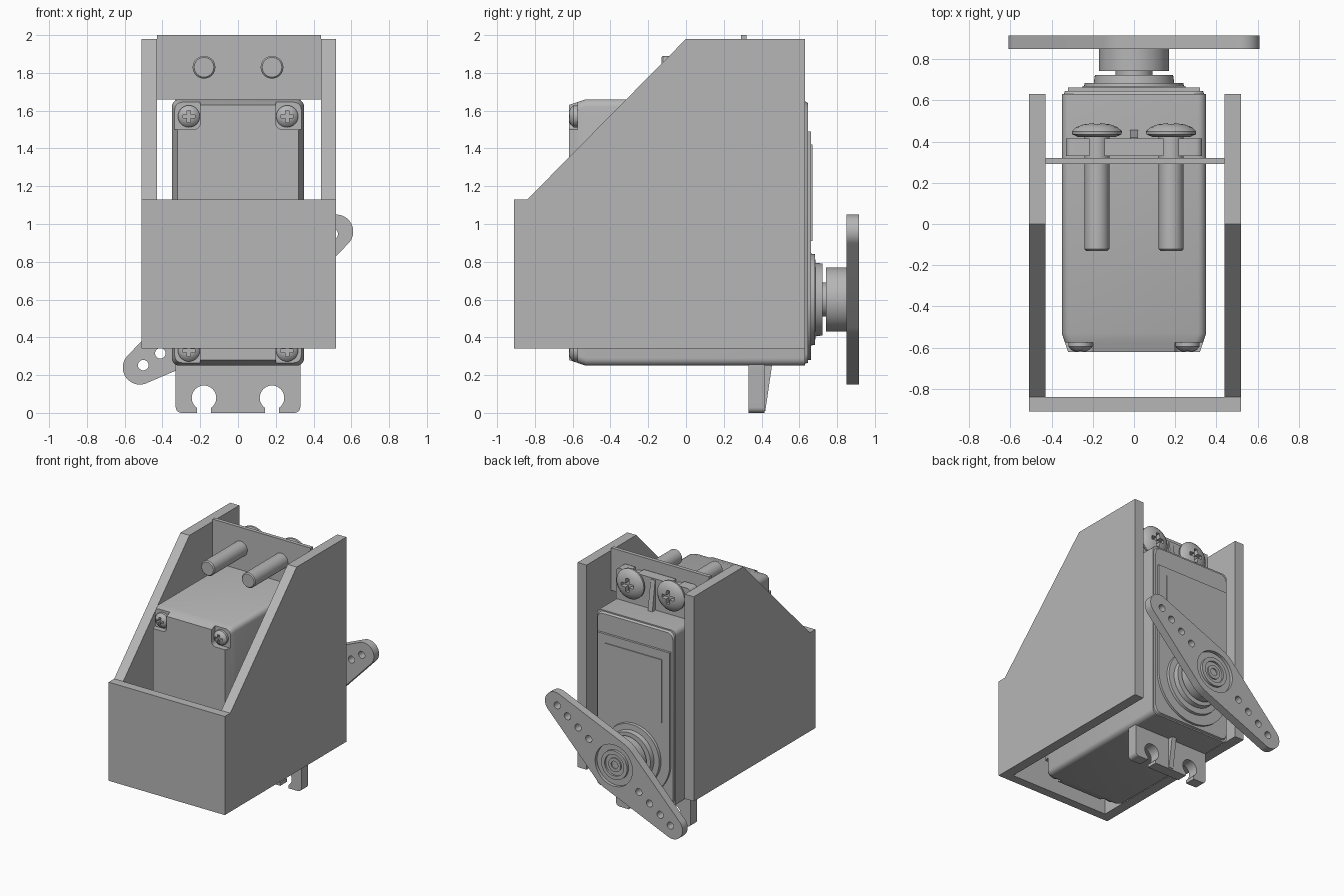
import bpy, bmesh
from math import sin, cos, pi, atan2, acos, hypot
from mathutils import Vector

old = bpy.data.objects.get("Cube")
if old:
    bpy.data.objects.remove(old, do_unlink=True)

GREY = (0.47, 0.47, 0.47, 1)
mat = bpy.data.materials.new("plain grey")
mat.use_nodes = True
mat.diffuse_color = GREY
mat.node_tree.nodes["Principled BSDF"].inputs["Base Color"].default_value = GREY


def loft(name, rings):
    """Skin matching rings of points and close both ends."""
    bm = bmesh.new()
    vs = [[bm.verts.new(p) for p in ring] for ring in rings]
    n = len(vs[0])
    for a, b in zip(vs, vs[1:]):
        for i in range(n):
            j = (i + 1) % n
            bm.faces.new((a[i], a[j], b[j], b[i]))
    bm.faces.new(vs[0])
    bm.faces.new(vs[-1])
    bmesh.ops.recalc_face_normals(bm, faces=bm.faces)
    mesh = bpy.data.meshes.new(name)
    bm.to_mesh(mesh)
    bm.free()
    mesh.materials.append(mat)
    obj = bpy.data.objects.new(name, mesh)
    bpy.context.collection.objects.link(obj)
    return obj


def prism(name, pts, y0, y1):
    return loft(name, [[(x, y, z) for x, z in pts] for y in (y0, y1)])


def prism_x(name, pts, x0, x1):
    return loft(name, [[(x, y, z) for y, z in pts] for x in (x0, x1)])


def box(name, x0, x1, y0, y1, z0, z1):
    return prism(name, [(x0, z0), (x1, z0), (x1, z1), (x0, z1)], y0, y1)


def arc(cx, cz, r, a0, a1, n):
    return [(cx + r * cos(a0 + (a1 - a0) * i / n), cz + r * sin(a0 + (a1 - a0) * i / n))
            for i in range(n + 1)]


def rounded(w, z0, z1, r):
    """Rounded rectangle of half width w."""
    pts = []
    corners = [(w - r, z1 - r), (r - w, z1 - r), (r - w, z0 + r), (w - r, z0 + r)]
    for k, (x, z) in enumerate(corners):
        pts += arc(x, z, r, k * pi / 2, (k + 1) * pi / 2, 5)
    return pts


def lathe(name, profile, cx, cz, n=40):
    """Turn (y, radius) pairs about a y-parallel axis."""
    return loft(name, [[(x, y, z) for x, z in arc(cx, cz, r, 0, 2 * pi, n)[:-1]]
                       for y, r in profile])


def cut(obj, cutters):
    for c in cutters:
        m = obj.modifiers.new("cut", "BOOLEAN")
        m.operation = "DIFFERENCE"
        m.solver = "EXACT"
        m.object = c
    dg = bpy.context.evaluated_depsgraph_get()
    obj.data = bpy.data.meshes.new_from_object(obj.evaluated_get(dg))
    obj.modifiers.clear()
    for c in cutters:
        bpy.data.objects.remove(c, do_unlink=True)
    return obj


def cross(cx, cz, y0, y1, length, width):
    """Cutters for a cross-shaped screwdriver recess."""
    return [box("slot", cx - a, cx + a, y0, y1, cz - b, cz + b)
            for a, b in ((length, width), (width, length))]


# Bracket: two sloped side walls, front plate, rear crossbar
wall = [(-0.91, 0.34), (0.63, 0.34), (0.63, 1.98), (0, 1.98), (-0.84, 1.13), (-0.91, 1.13)]
prism_x("left_wall", wall, 0.44, 0.52)
prism_x("right_wall", wall, -0.51, -0.43)
box("front_plate", -0.43, 0.44, -0.91, -0.84, 0.34, 1.13)
box("rear_crossbar", -0.43, 0.44, 0.29, 0.32, 1.66, 2.0)

# Motor case with tapered front and screw pockets
sections = [(-0.62, 0.32, 0.28, 1.63), (-0.53, 0.35, 0.25, 1.66), (0.63, 0.35, 0.25, 1.66)]
case = loft("motor_case", [[(x, y, z) for x, z in rounded(w, a, b, 0.04)]
                           for y, w, a, b in sections])
pockets = []
for sx in (-1, 1):
    for z0, z1 in ((0.2, 0.41), (1.5, 1.71)):
        x0, x1 = sorted((sx * 0.2, sx * 0.4))
        p = box("pocket", x0, x1, -0.7, -0.575, z0, z1)
        bm = bmesh.new()
        bm.from_mesh(p.data)
        edges = [e for e in bm.edges if abs(e.verts[0].co.y - e.verts[1].co.y) > 0.1]
        bmesh.ops.bevel(bm, geom=edges, offset=0.035, segments=4, profile=0.5, affect="EDGES")
        bm.to_mesh(p.data)
        bm.free()
        pockets.append(p)
cut(case, pockets)

# Small case screws
for sx, side in ((1, "left"), (-1, "right")):
    for z, level in ((0.33, "lower"), (1.57, "upper")):
        s = lathe(f"case_screw_{level}_{side}",
                  [(-0.57, 0.058), (-0.595, 0.058), (-0.61, 0.045), (-0.62, 0.025)],
                  sx * 0.26, z, 28)
        cut(s, cross(sx * 0.26, z, -0.7, -0.598, 0.032, 0.009))

# Rear lid, raised round-bottomed panel and label
AXIS = 0.6
loft("rear_lid", [[(x, y, z) for x, z in rounded(w, a, b, 0.05)]
                  for y, w, a, b in ((0.63, 0.34, 0.26, 1.65), (0.645, 0.335, 0.265, 1.64))])
panel = arc(0, AXIS, 0.32, pi, 2 * pi, 32) + [(0.32, 1.49), (-0.32, 1.49)]
prism("rear_panel", panel, 0.64, 0.663)
box("rear_label", -0.25, 0.25, 0.66, 0.67, 0.91, 1.42)

# Mounting flange with open keyhole slots, top and bottom
flange = prism("mounting_flange", rounded(0.33, 0, 1.91, 0.03), 0.33, 0.415)
keys = []
for x in (-0.18, 0.18):
    for z, z0, z1 in ((0.08, -0.1, 0.08), (1.83, 1.83, 2.0)):
        keys.append(lathe("hole", [(0.2, 0.065), (0.5, 0.065)], x, z))
        keys.append(box("opening", x - 0.037, x + 0.037, 0.2, 0.5, z0, z1))
cut(flange, keys)
for name, root, tip in (("lower", 0.25, 0.01), ("upper", 1.66, 1.9)):
    prism_x(f"flange_rib_{name}", [(0.41, root), (0.455, root), (0.42, tip), (0.41, tip)],
            -0.02, 0.02)

# Mounting bolts with domed cross heads
for x, side in ((0.18, "left"), (-0.18, "right")):
    lathe(f"bolt_shaft_{side}", [(-0.13, 0.052), (-0.122, 0.06), (0.43, 0.06)], x, 1.83)
    head = lathe(f"bolt_head_{side}",
                 [(0.422, 0.09), (0.435, 0.12), (0.45, 0.121), (0.47, 0.1), (0.483, 0.065),
                  (0.489, 0.025)], x, 1.83)
    cut(head, cross(x, 1.83, 0.45, 0.6, 0.055, 0.015))

# Output boss, shaft and horn hub
lathe("output_boss", [(0.65, 0.245), (0.683, 0.24), (0.685, 0.195), (0.722, 0.19)], 0, AXIS, 56)
lathe("output_shaft", [(0.71, 0.09), (0.76, 0.09)], 0, AXIS)
lathe("horn_hub", [(0.742, 0.17), (0.86, 0.17)], 0, AXIS, 56)

# Two-armed horn: hull of the hub circle and two end circles
end = Vector((0.52, 0.36))
reach, tilt = end.length, atan2(end.y, end.x)
R, r = 0.217, 0.09
t = acos((R - r) / reach)
outline = []
for k in (0, pi):
    a = tilt + k
    outline += arc(reach * cos(a), AXIS + reach * sin(a), r, a - t, a + t, 20)
    outline += arc(0, AXIS, R, a + t, a + pi - t, 8)
horn = prism("horn", outline, 0.85, 0.915)
holes = []
for d in (0.61, 0.5, 0.385, 0.27):
    for s in (-1, 1):
        holes.append(lathe("hole", [(0.8, 0.028), (1.0, 0.028)],
                           s * d * cos(tilt), AXIS + s * d * sin(tilt), 20))
holes.append(lathe("recess", [(0.89, 0.165), (1.0, 0.165)], 0, AXIS, 56))
cut(horn, holes)
collar = lathe("horn_collar", [(0.88, 0.115), (0.91, 0.115)], 0, AXIS)
cut(collar, [lathe("bore", [(0.895, 0.085), (1.0, 0.085)], 0, AXIS)])
pin = lathe("horn_pin", [(0.89, 0.055), (0.905, 0.055)], 0, AXIS)
cut(pin, [lathe("bore", [(0.896, 0.03), (1.0, 0.03)], 0, AXIS, 24)])

# Smooth the round parts while keeping hard edges
bpy.ops.object.select_all(action="DESELECT")
for obj in bpy.context.collection.objects:
    if obj.type == "MESH" and obj.data.materials and obj.data.materials[0] == mat:
        obj.select_set(True)
        bpy.context.view_layer.objects.active = obj
bpy.ops.object.shade_smooth_by_angle(angle=0.52)
